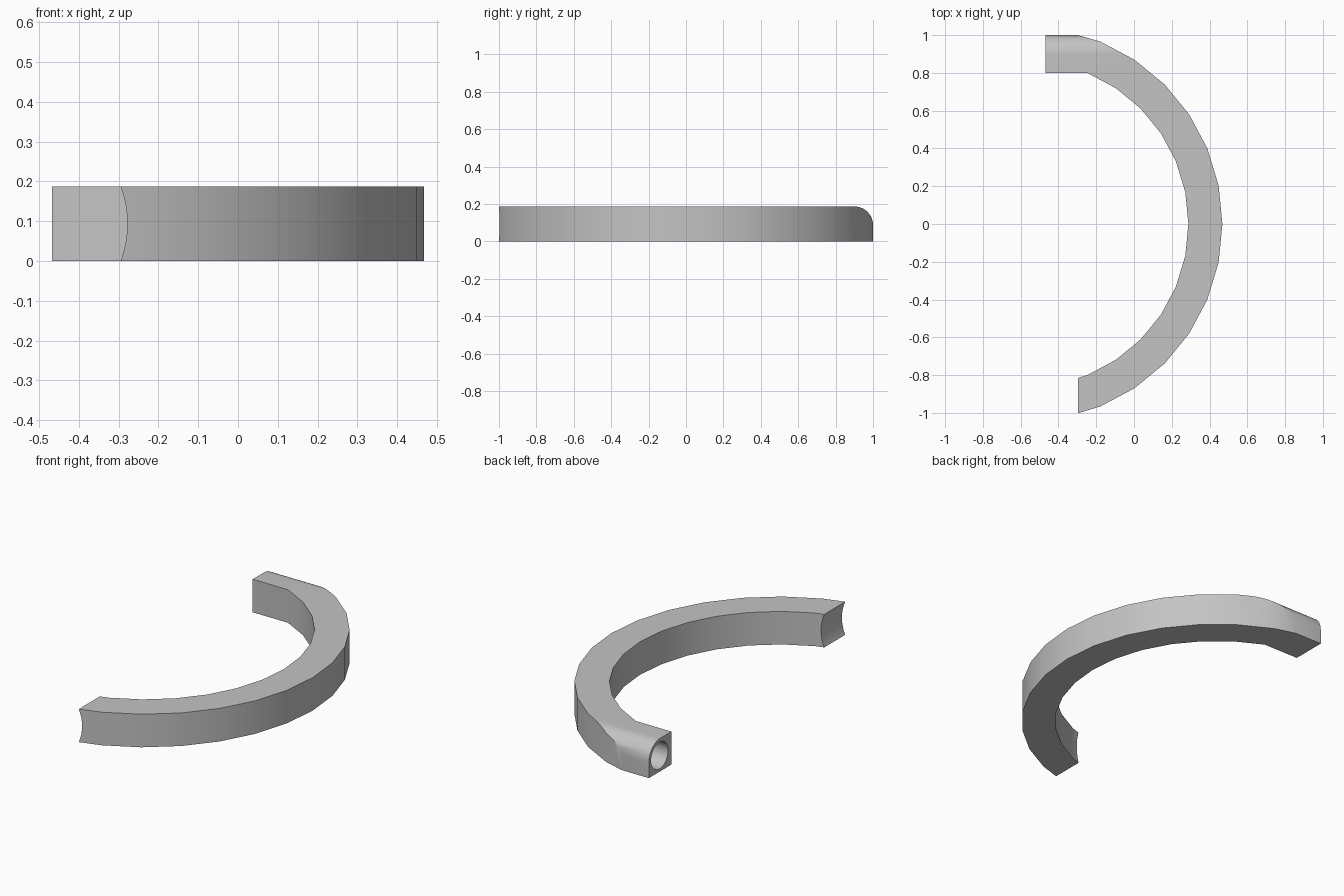
import bpy, bmesh
from math import cos, sin, pi, radians
from mathutils import Vector

cube = bpy.data.objects.get("Cube")
if cube:
    bpy.data.objects.remove(cube, do_unlink=True)

HEIGHT = 0.187
CENTRE_X = -0.577
R_OUT, R_IN = 1.045, 0.865
STEP = radians(11.25)
END_X, CUT_X = -0.468, -0.295
BAR_IN, BAR_OUT = 0.8, 1.0

grey = bpy.data.materials.new("plain grey")
grey.use_nodes = True
grey.diffuse_color = (0.55, 0.55, 0.55, 1)
grey.node_tree.nodes["Principled BSDF"].inputs["Base Color"].default_value = (0.55, 0.55, 0.55, 1)


def prism(name, points, axis, start, end):
    """Extrude a 2D outline along x, y or z."""
    def place(p, t):
        return {"x": (t, p[0], p[1]), "y": (p[0], t, p[1]), "z": (p[0], p[1], t)}[axis]
    bm = bmesh.new()
    face = bm.faces.new([bm.verts.new(place(p, start)) for p in points])
    shift = Vector(place((0, 0), end - start))
    grown = bmesh.ops.extrude_face_region(bm, geom=[face])["geom"]
    bmesh.ops.translate(bm, vec=shift, verts=[v for v in grown if isinstance(v, bmesh.types.BMVert)])
    bmesh.ops.recalc_face_normals(bm, faces=bm.faces)
    mesh = bpy.data.meshes.new(name)
    bm.to_mesh(mesh)
    bm.free()
    mesh.materials.append(grey)
    obj = bpy.data.objects.new(name, mesh)
    bpy.context.collection.objects.link(obj)
    return obj


def arc(cx, cy, r, a0, a1, n):
    return [(cx + r * cos(a0 + (a1 - a0) * i / n), cy + r * sin(a0 + (a1 - a0) * i / n))
            for i in range(n + 1)]


# Curved body with a straight bar at its back end
outer = arc(CENTRE_X, 0, R_OUT, -7 * STEP, 6 * STEP, 13)
inner = arc(CENTRE_X, 0, R_IN, 6 * STEP, -7 * STEP, 13)
bar = [(-0.297, BAR_OUT), (END_X, BAR_OUT), (END_X, BAR_IN)]
body = prism("curved_arm", outer + bar + inner, "z", 0, HEIGHT)

# Hollow cut across the front end
mid = HEIGHT / 2
sag = 0.017
r_end = (mid ** 2 + sag ** 2) / (2 * sag)
hollow = arc(CUT_X + sag - r_end, mid, r_end, -pi / 6, pi / 6, 16)
end_cutter = prism("end_cutter", hollow + [(-0.9, 0.3), (-0.9, -0.1)], "y", -1.2, -0.6)

# Rounded upper edge along the bar
r_edge = 0.1
corner = arc(BAR_OUT - r_edge, HEIGHT - r_edge, r_edge, 0, pi / 2, 12)
corner += [(BAR_OUT - r_edge, 0.3), (1.1, 0.3), (1.1, HEIGHT - r_edge)]
edge_cutter = prism("edge_cutter", corner, "x", -0.7, 0.5)

# Round bore in the end of the bar
bore = arc(0.905, 0.092, 0.076, 0, 2 * pi, 32)[:-1]
bore_cutter = prism("bore_cutter", bore, "x", -0.7, -0.285)

bpy.context.view_layer.objects.active = body
body.select_set(True)
for cutter in (end_cutter, edge_cutter, bore_cutter):
    cutter.hide_render = True
    mod = body.modifiers.new(cutter.name, "BOOLEAN")
    mod.operation = "DIFFERENCE"
    mod.solver = "EXACT"
    mod.object = cutter
    bpy.ops.object.modifier_apply(modifier=mod.name)
    bpy.data.objects.remove(cutter, do_unlink=True)

bpy.ops.object.shade_smooth_by_angle(angle=radians(30))
